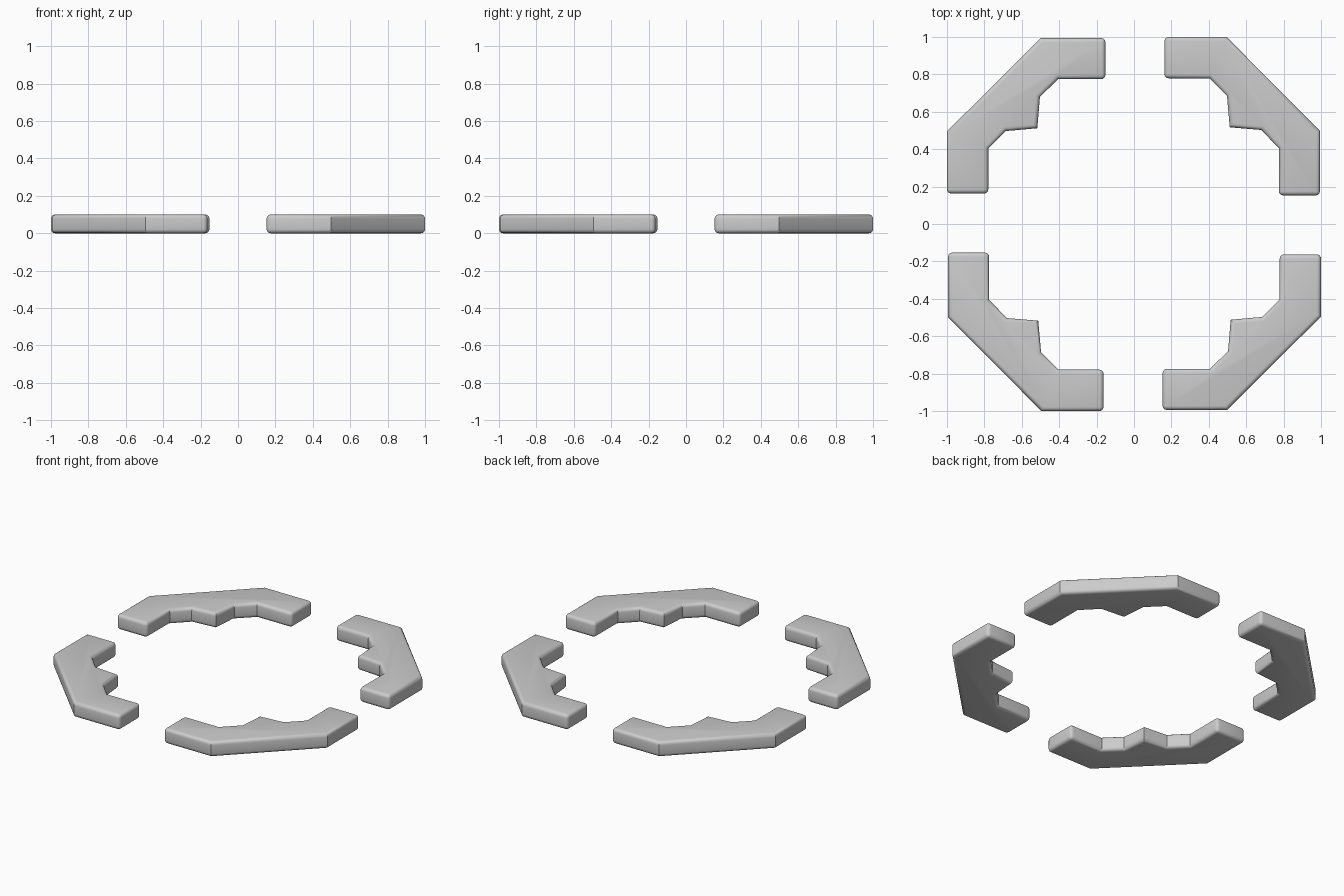
import bpy, bmesh
from mathutils import Matrix
from math import radians

if "Cube" in bpy.data.objects:
    bpy.data.objects.remove(bpy.data.objects["Cube"])

HEIGHT = 0.10
RADIUS = 0.022

# outline of the back right piece, counted from one arm end to the other
OUTLINE = [(.163, 1.0), (.495, 1.0), (.994, .498), (.994, .153), (.775, .153),
           (.775, .405), (.68, .503), (.512, .517), (.497, .685),
           (.403, .779), (.163, .779)]
END_CORNERS = [OUTLINE[i] for i in (0, 3, 4, 10)]


def is_rounded(edge):
    """Top and bottom rims, plus the upright corners of the arm ends."""
    a, b = (v.co for v in edge.verts)
    if abs(a.z - b.z) < 1e-5:
        return True
    return any(abs(a.x - x) + abs(a.y - y) < 1e-4 for x, y in END_CORNERS)


def corner_piece(name, angle):
    bm = bmesh.new()
    face = bm.faces.new([bm.verts.new((x, y, 0)) for x, y in OUTLINE])
    top = bmesh.ops.extrude_face_region(bm, geom=[face], use_keep_orig=True)
    verts = [g for g in top["geom"] if isinstance(g, bmesh.types.BMVert)]
    bmesh.ops.translate(bm, vec=(0, 0, HEIGHT), verts=verts)
    bmesh.ops.recalc_face_normals(bm, faces=bm.faces)
    bmesh.ops.bevel(bm, geom=[e for e in bm.edges if is_rounded(e)],
                    offset=RADIUS, segments=4, profile=0.5,
                    affect='EDGES', clamp_overlap=True)
    bmesh.ops.transform(bm, matrix=Matrix.Rotation(angle, 4, 'Z'), verts=bm.verts)
    mesh = bpy.data.meshes.new(name)
    bm.to_mesh(mesh)
    bm.free()
    obj = bpy.data.objects.new(name, mesh)
    bpy.context.collection.objects.link(obj)
    bpy.ops.object.select_all(action='DESELECT')
    obj.select_set(True)
    bpy.context.view_layer.objects.active = obj
    bpy.ops.object.shade_smooth_by_angle(angle=radians(30))


# four bracket pieces, turned a quarter each
for i, side in enumerate(("back_right", "back_left", "front_left", "front_right")):
    corner_piece("corner_bracket_" + side, radians(90 * i))
